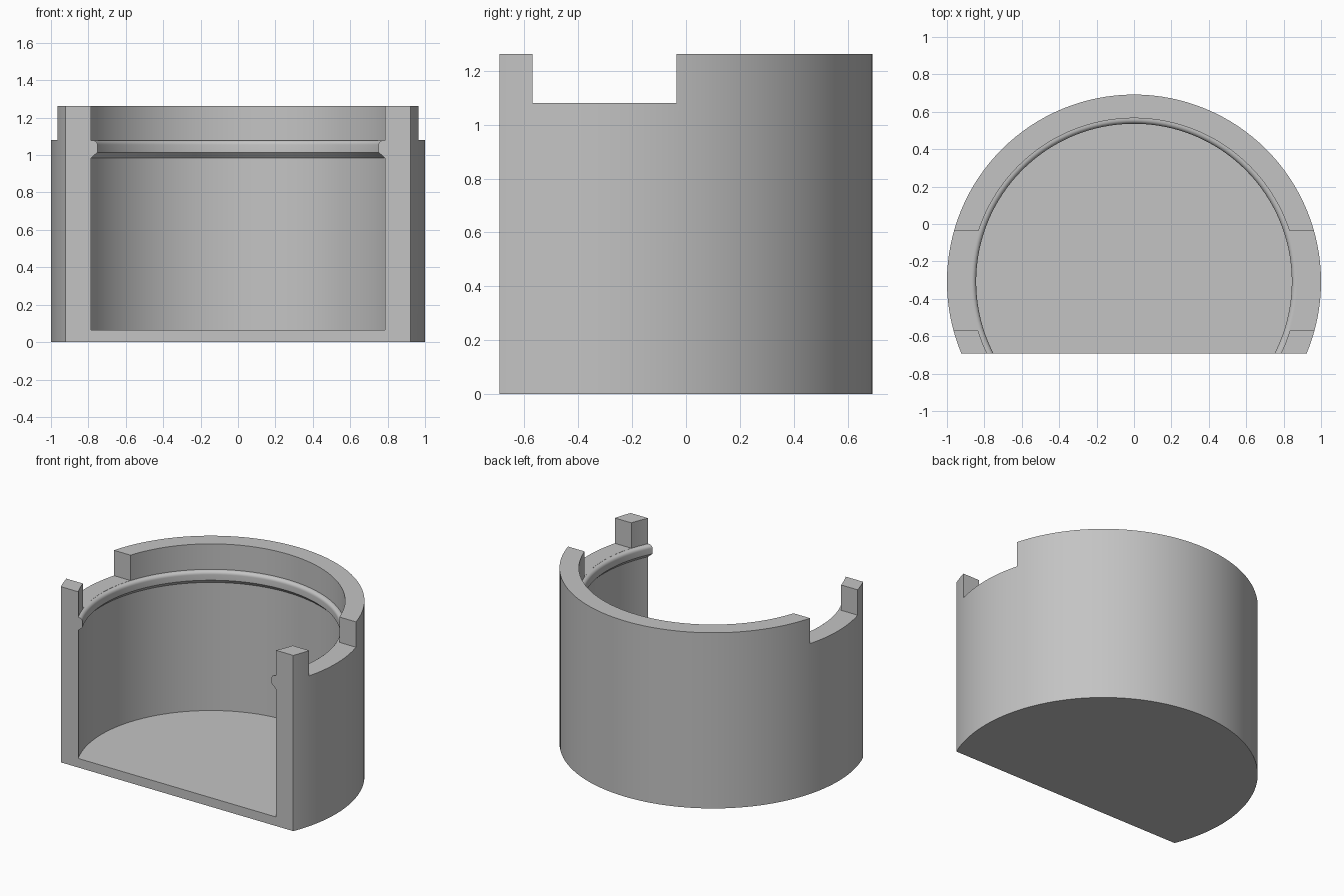
import bpy, bmesh, math
from mathutils import Vector

cube = bpy.data.objects.get("Cube")
if cube:
    bpy.data.objects.remove(cube, do_unlink=True)

SEGMENTS = 128
AXIS_Y = -0.308
FRONT_Y = -0.692
HEIGHT, FLOOR, NOTCH_Z = 1.262, 0.065, 1.08
WALL, LIP = 0.874, 0.844

grey = bpy.data.materials.new("plain grey")
grey.use_nodes = True
colour = (0.55, 0.55, 0.55, 1)
grey.diffuse_color = colour
grey.node_tree.nodes["Principled BSDF"].inputs["Base Color"].default_value = colour


def add_object(name, bm):
    bmesh.ops.recalc_face_normals(bm, faces=bm.faces)
    mesh = bpy.data.meshes.new(name)
    bm.to_mesh(mesh)
    bm.free()
    obj = bpy.data.objects.new(name, mesh)
    bpy.context.collection.objects.link(obj)
    mesh.materials.append(grey)
    return obj


def cut_box(target, low, high):
    """Subtract an axis-aligned box from the target."""
    bm = bmesh.new()
    bmesh.ops.create_cube(bm, size=1)
    low, high = Vector(low), Vector(high)
    for v in bm.verts:
        v.co = (low + high) / 2 + v.co * (high - low)
    cutter = add_object("box_cutter", bm)
    cutter.hide_render = True
    mod = target.modifiers.new("cut", 'BOOLEAN')
    mod.operation = 'DIFFERENCE'
    mod.solver = 'EXACT'
    mod.object = cutter
    bpy.context.view_layer.objects.active = target
    bpy.ops.object.modifier_apply(modifier=mod.name)
    bpy.data.objects.remove(cutter, do_unlink=True)


# Cup section: floor, outer wall, rim, and inner lip with rounded top
top = NOTCH_Z - 0.001
profile = [(0, 0), (1, 0), (1, HEIGHT), (WALL, HEIGHT), (WALL, top)]
ROUND = 0.024
for i in range(7):
    a = math.pi / 2 * i / 6
    profile.append((LIP + ROUND * (1 - math.sin(a)),
                    top - ROUND * (1 - math.cos(a))))
profile += [(LIP, 1.015), (WALL, 0.985), (WALL, FLOOR), (0, FLOOR)]

# Revolve the section into a closed cup
bm = bmesh.new()
verts = [bm.verts.new((r, AXIS_Y, z)) for r, z in profile]
edges = [bm.edges.new(pair) for pair in zip(verts, verts[1:])]
bmesh.ops.spin(bm, geom=verts + edges, cent=(0, AXIS_Y, 0), axis=(0, 0, 1),
               angle=math.tau, steps=SEGMENTS)
bmesh.ops.remove_doubles(bm, verts=bm.verts, dist=0.0001)
cup = add_object("cup_body", bm)

# Open the front, then notch both sides of the rim
cut_box(cup, (-2, -3, -1), (2, FRONT_Y, 3))
cut_box(cup, (-2, -0.57, NOTCH_Z), (2, -0.035, 3))

bpy.ops.object.select_all(action='DESELECT')
cup.select_set(True)
bpy.context.view_layer.objects.active = cup
bpy.ops.object.shade_smooth_by_angle(angle=math.radians(30))
